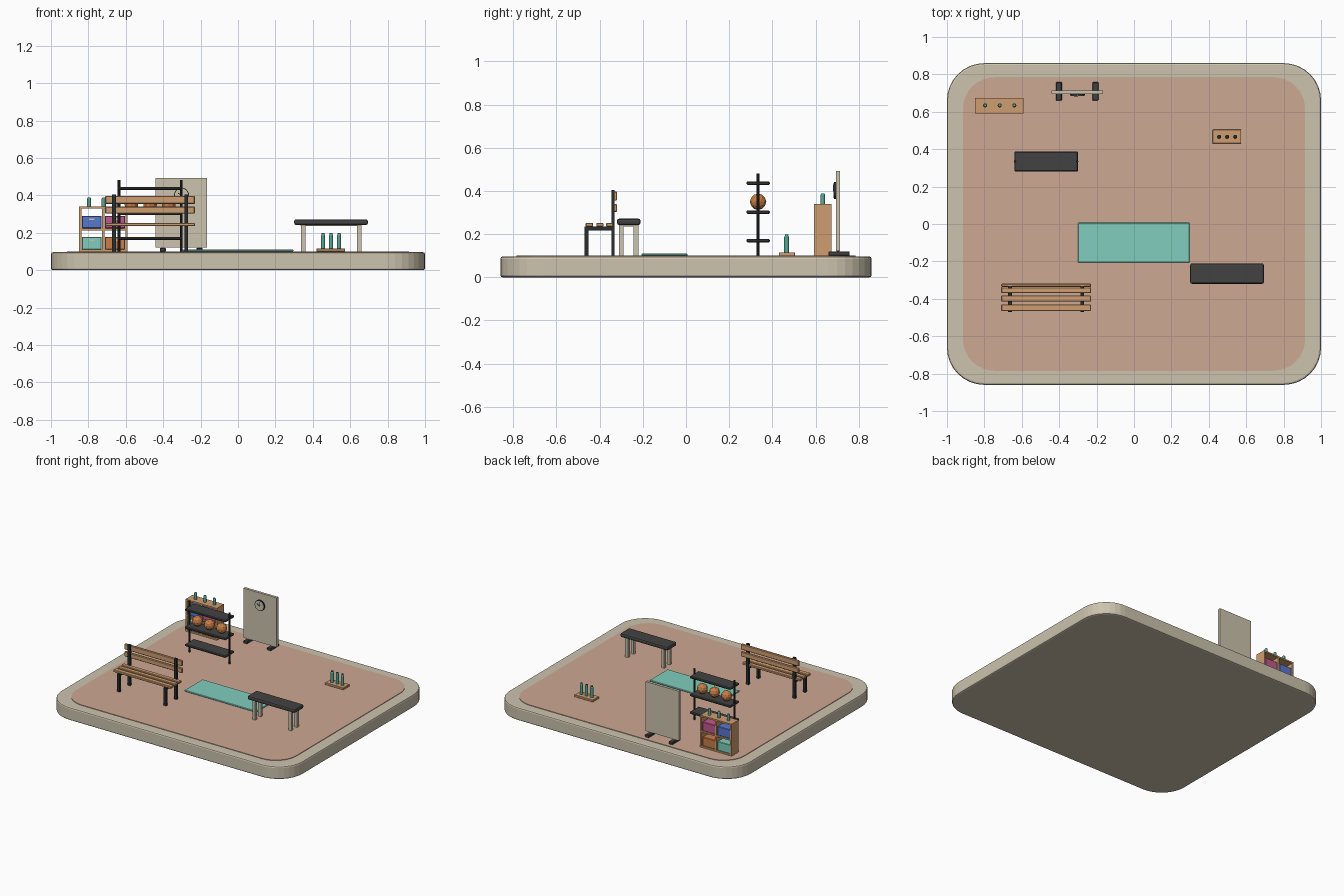
import bpy, bmesh, math
from mathutils import Vector

if "Cube" in bpy.data.objects:
    bpy.data.objects.remove(bpy.data.objects["Cube"])


def mat(name, hexcol):
    c = [int(hexcol[i:i + 2], 16) / 255 for i in (0, 2, 4)]
    c = [x / 12.92 if x <= 0.04045 else ((x + 0.055) / 1.055) ** 2.4 for x in c]
    m = bpy.data.materials.new(name)
    m.diffuse_color = (*c, 1)
    m.use_nodes = True
    m.node_tree.nodes["Principled BSDF"].inputs["Base Color"].default_value = m.diffuse_color
    return m


BEIGE = mat("beige", "CDC3AE")
FLOOR = mat("clay pink", "CDA893")
MINT = mat("mint", "80CDBD")
WOOD = mat("wood", "CF9D70")
PAD = mat("charcoal", "424242")
FRAME = mat("dark metal", "2A2C2E")
ORANGE = mat("orange", "C87E46")
BLUE = mat("blue", "5878CF")
PINK = mat("pink", "C05890")
BOTTLE = mat("bottle teal", "58A898")


def finish(name, bm, m):
    bmesh.ops.recalc_face_normals(bm, faces=bm.faces)
    me = bpy.data.meshes.new(name)
    bm.to_mesh(me)
    bm.free()
    me.materials.append(m)
    ob = bpy.data.objects.new(name, me)
    bpy.context.collection.objects.link(ob)
    return ob


def box(name, x0, x1, y0, y1, z0, z1, m, bevel=0, seg=1):
    bm = bmesh.new()
    bmesh.ops.create_cube(bm, size=1)
    for v in bm.verts:
        v.co = Vector(((x0 + x1) / 2 + v.co.x * (x1 - x0),
                       (y0 + y1) / 2 + v.co.y * (y1 - y0),
                       (z0 + z1) / 2 + v.co.z * (z1 - z0)))
    if bevel:
        bmesh.ops.bevel(bm, geom=bm.edges[:], offset=bevel, segments=seg,
                        affect='EDGES', profile=0.5)
    return finish(name, bm, m)


def cyl(name, x, y, z0, z1, r, m, r2=None, n=12):
    bm = bmesh.new()
    bmesh.ops.create_cone(bm, cap_ends=True, segments=n, radius1=r,
                          radius2=r if r2 is None else r2, depth=z1 - z0)
    bmesh.ops.translate(bm, verts=bm.verts, vec=(x, y, (z0 + z1) / 2))
    return finish(name, bm, m)


def rounded_slab(name, hx, hy, r, z0, z1, m, bevel=0, n=8):
    bm = bmesh.new()
    vs = []
    for q, (sx, sy) in enumerate(((1, 1), (-1, 1), (-1, -1), (1, -1))):
        for i in range(n + 1):
            a = (q + i / n) * math.pi / 2
            vs.append(bm.verts.new((sx * (hx - r) + r * math.cos(a),
                                    sy * (hy - r) + r * math.sin(a), z0)))
    f = bm.faces.new(vs)
    top = bmesh.ops.extrude_face_region(bm, geom=[f])
    tv = [g for g in top['geom'] if isinstance(g, bmesh.types.BMVert)]
    bmesh.ops.translate(bm, verts=tv, vec=(0, 0, z1 - z0))
    if bevel:
        es = [e for e in bm.edges if abs(e.verts[0].co.z - e.verts[1].co.z) < 1e-6]
        bmesh.ops.bevel(bm, geom=es, offset=bevel, segments=2, affect='EDGES', profile=0.5)
    return finish(name, bm, m)


# base and floor
rounded_slab("base_slab", 1.0, 0.86, 0.2, 0, 0.096, BEIGE, 0.01)
floor = rounded_slab("floor", 0.915, 0.785, 0.17, 0.09, 0.1, FLOOR)
# plank seams: alternate planks sit a hair lower
bm = bmesh.new()
bm.from_mesh(floor.data)
for i in range(1, 14):
    x = -0.915 + i * 1.83 / 14
    bmesh.ops.bisect_plane(bm, geom=bm.verts[:] + bm.edges[:] + bm.faces[:],
                           plane_co=(x, 0, 0), plane_no=(1, 0, 0))
bm.to_mesh(floor.data)
bm.free()

# exercise mat
box("exercise_mat", -0.30, 0.297, -0.207, 0.007, 0.1, 0.11, MINT, 0.003)

# padded bench
box("pad_bench_cushion", 0.30, 0.695, -0.32, -0.21, 0.242, 0.272, PAD, 0.011, 2)
box("pad_bench_rail", 0.335, 0.66, -0.30, -0.23, 0.236, 0.245, BEIGE)
for x in (0.348, 0.648):
    for y in (-0.3, -0.232):
        box("pad_bench_leg", x - 0.012, x + 0.012, y - 0.011, y + 0.011, 0.1, 0.242, BEIGE)

# slatted bench
for y0, y1 in ((-0.465, -0.43), (-0.415, -0.382), (-0.37, -0.338)):
    box("seat_slat", -0.71, -0.23, y0, y1, 0.235, 0.252, WOOD, 0.003)
for z0, z1 in ((0.303, 0.34), (0.355, 0.397)):
    box("back_slat", -0.71, -0.23, -0.336, -0.319, z0, z1, WOOD, 0.004)
for x in (-0.663, -0.277):
    box("bench_back_post", x - 0.01, x + 0.01, -0.346, -0.332, 0.1, 0.405, FRAME)
    box("bench_front_leg", x - 0.01, x + 0.01, -0.47, -0.452, 0.1, 0.235, FRAME)
    box("bench_seat_bar", x - 0.01, x + 0.01, -0.47, -0.332, 0.218, 0.235, FRAME)

# ball rack
for z in (0.17, 0.302, 0.436):
    box("rack_shelf", -0.64, -0.30, 0.28, 0.388, z - 0.008, z + 0.008, PAD, 0.005)
for x in (-0.636, -0.304):
    cyl("rack_post", x, 0.334, 0.1, 0.482, 0.007, FRAME, n=8)
for x in (-0.57, -0.47, -0.37):
    bm = bmesh.new()
    bmesh.ops.create_icosphere(bm, subdivisions=2, radius=0.038)
    bmesh.ops.translate(bm, verts=bm.verts, vec=(x, 0.334, 0.35))
    finish("ball", bm, ORANGE)

# open cubby cabinet
X0, X1, Y0, Y1 = -0.85, -0.59, 0.592, 0.674
for x in (X0, -0.726, X1 - 0.012):
    box("cabinet_upright", x, x + 0.012, Y0, Y1, 0.1, 0.34, WOOD)
for z in (0.1, 0.213, 0.329):
    box("cabinet_shelf", X0, X1, Y0, Y1, z, z + 0.011, WOOD)
for xc, z, m in ((-0.782, 0.224, BLUE), (-0.782, 0.111, MINT),
                 (-0.658, 0.224, PINK), (-0.658, 0.111, ORANGE)):
    box("storage_bin", xc - 0.053, xc + 0.053, Y0 + 0.005, Y1 - 0.005, z, z + 0.067, m, 0.003)
    box("bin_handle", xc - 0.014, xc + 0.014, Y0 + 0.001, Y0 + 0.008,
        z + 0.045, z + 0.052, BEIGE)


# bottles
def bottle(x, y, z, h):
    cyl("bottle_body", x, y, z, z + h * 0.88, 0.011, BOTTLE)
    cyl("bottle_top", x, y, z + h * 0.88, z + h, 0.011, BOTTLE, 0.007)


for x in (-0.796, -0.718, -0.64):
    bottle(x, 0.634, 0.34, 0.048)

# bottle tray
box("bottle_tray", 0.42, 0.573, 0.43, 0.504, 0.1, 0.116, WOOD, 0.002)
for x in (0.455, 0.498, 0.541):
    bottle(x, 0.466, 0.116, 0.08)
    cyl("bottle_cap", x, 0.466, 0.196, 0.199, 0.008, FRAME)

# standing board with clock
box("board", -0.44, -0.165, 0.694, 0.714, 0.122, 0.493, BEIGE)
for x in (-0.402, -0.206):
    box("board_foot", x - 0.016, x + 0.016, 0.66, 0.758, 0.1, 0.12, PAD, 0.003)
    box("board_bracket", x - 0.01, x + 0.01, 0.697, 0.711, 0.118, 0.124, PAD)
CX, CZ = -0.302, 0.402
for name, r, y0, m in (("clock_rim", 0.04, 0.686, FRAME), ("clock_face", 0.035, 0.684, BEIGE)):
    ob = cyl(name, 0, 0, 0, 0.694 - y0, r, m, n=24)
    ob.rotation_euler.x = math.pi / 2
    ob.location = (CX, 0.694, CZ)
for name, length, ang in (("minute_hand", 0.028, 0.0), ("hour_hand", 0.02, -1.1)):
    ob = box(name, -0.0025, 0.0025, -0.002, 0.002, -0.003, length, FRAME)
    ob.location = (CX, 0.683, CZ)
    ob.rotation_euler.y = ang
